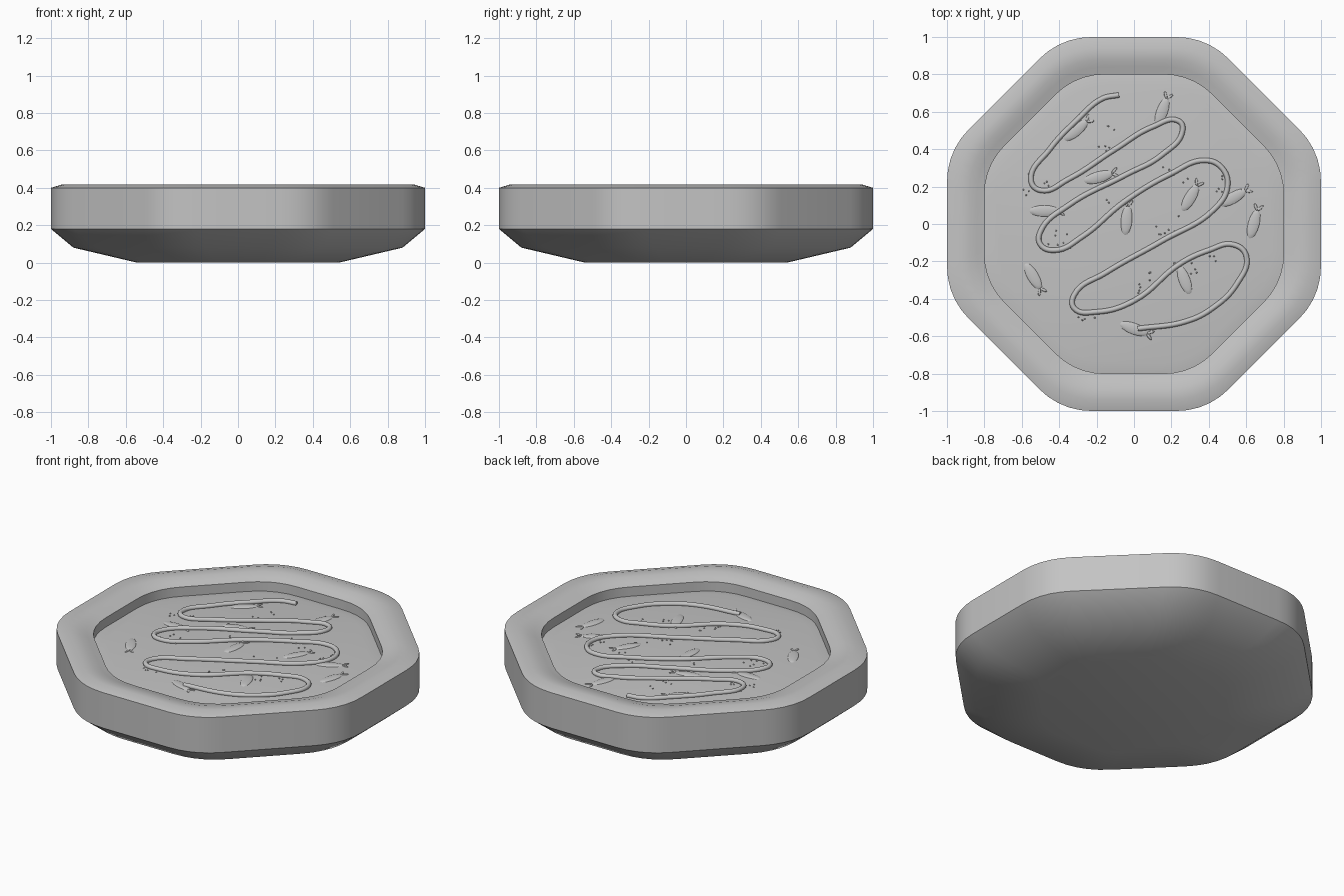
import bpy
import bmesh
import math
import random
from mathutils import Vector, Matrix

cube = bpy.data.objects.get("Cube")
if cube:
    bpy.data.objects.remove(cube, do_unlink=True)

random.seed(4)
FLOOR = 0.34

grey = bpy.data.materials.new("plain_grey")
grey.use_nodes = True
grey.diffuse_color = (0.55, 0.55, 0.55, 1)
grey.node_tree.nodes["Principled BSDF"].inputs["Base Color"].default_value = grey.diffuse_color


def finish(bm, name):
    """Turn a bmesh into a smooth-shaded object with crisp edges."""
    bmesh.ops.recalc_face_normals(bm, faces=bm.faces)
    mesh = bpy.data.meshes.new(name)
    bm.to_mesh(mesh)
    bm.free()
    mesh.materials.append(grey)
    obj = bpy.data.objects.new(name, mesh)
    bpy.context.collection.objects.link(obj)
    bpy.ops.object.select_all(action="DESELECT")
    obj.select_set(True)
    bpy.context.view_layer.objects.active = obj
    bpy.ops.object.shade_smooth_by_angle(angle=math.radians(30))
    return obj


def octagon(radius, steps=5):
    """Octagon outline with rounded corners."""
    side = 0.39 * radius
    trim = min(0.17, 0.2 * radius)
    corners = []
    for quarter in range(4):
        turn = Matrix.Rotation(quarter * math.pi / 2, 2)
        corners += [turn @ Vector((radius, side)), turn @ Vector((side, radius))]
    points = []
    for i, corner in enumerate(corners):
        start = corner + (corners[i - 1] - corner).normalized() * trim
        end = corner + (corners[(i + 1) % 8] - corner).normalized() * trim
        for k in range(steps + 1):
            t = k / steps
            points.append(start * (1 - t) ** 2 + corner * 2 * t * (1 - t) + end * t * t)
    return points


# Plate: underside, outer wall, rounded rim, inner wall and floor
profile = [(0.54, 0), (0.88, 0.08), (1, 0.18), (1, 0.4), (0.94, 0.418),
           (0.88, 0.413), (0.84, 0.4), (0.8, 0.388), (0.8, 0.33), (0.74, FLOOR)]
bm = bmesh.new()
rings = [[bm.verts.new((p.x, p.y, z)) for p in octagon(r)] for r, z in profile]
for low, high in zip(rings, rings[1:]):
    for i in range(len(low)):
        bm.faces.new((low[i - 1], low[i], high[i], high[i - 1]))
bm.faces.new(rings[0])
bm.faces.new(rings[-1])
finish(bm, "octagonal_plate")

# Winding strand of sauce
path = [(-.08, .69), (-.17, .67), (-.3, .56), (-.45, .4), (-.55, .23), (-.5, .18),
        (-.35, .24), (-.1, .4), (.1, .52), (.24, .55), (.26, .5), (.15, .37),
        (-.05, .26), (-.35, .1), (-.5, -.04), (-.5, -.11), (-.42, -.14), (-.28, -.07),
        (-.05, .12), (.2, .27), (.38, .34), (.47, .3), (.5, .2), (.43, .08),
        (.15, -.09), (-.15, -.26), (-.32, -.38), (-.32, -.45), (-.2, -.47), (0, -.41),
        (.25, -.21), (.4, -.14), (.53, -.11), (.6, -.17), (.55, -.32), (.42, -.45),
        (.28, -.52), (.02, -.56)]
curve = bpy.data.curves.new("sauce_strand", "CURVE")
curve.dimensions = "3D"
curve.bevel_depth = 0.014
curve.bevel_resolution = 3
curve.resolution_u = 8
curve.use_fill_caps = True
spline = curve.splines.new("BEZIER")
spline.bezier_points.add(len(path) - 1)
for point, (x, y) in zip(spline.bezier_points, path):
    point.co = (x, y, FLOOR + 0.006)
    point.handle_left_type = point.handle_right_type = "AUTO"
curve.materials.append(grey)
strand = bpy.data.objects.new("sauce_strand", curve)
bpy.context.collection.objects.link(strand)


# Thin leaf-like toppings with a small forked tail, lying on the floor
def topping(name, x, y, degrees):
    bm = bmesh.new()
    body = bmesh.ops.create_uvsphere(bm, u_segments=16, v_segments=8, radius=1)["verts"]
    bmesh.ops.scale(bm, verts=body, vec=(0.08, 0.03, 0.008))
    for side in (-1, 1):
        fin = bmesh.ops.create_uvsphere(bm, u_segments=8, v_segments=6, radius=1)["verts"]
        bmesh.ops.scale(bm, verts=fin, vec=(0.022, 0.008, 0.006))
        bmesh.ops.rotate(bm, verts=fin, matrix=Matrix.Rotation(side * 0.6, 3, "Z"))
        bmesh.ops.translate(bm, verts=fin, vec=(0.09, side * 0.012, 0))
    obj = finish(bm, name)
    obj.location = (x, y, FLOOR)
    obj.rotation_euler.z = math.radians(degrees)


places = [(-.54, -.28, -60), (0, -.56, -20), (-.31, .5, 40), (-.04, .02, 85),
          (.27, -.3, 110), (-.19, .25, 15), (-.48, .07, 0), (.3, .14, 60),
          (.15, .6, 70), (.64, 0, 75), (.53, .14, 30)]
for number, (x, y, degrees) in enumerate(places, 1):
    topping(f"topping_{number}", x, y, degrees)

# Scattered seeds
bm = bmesh.new()
for cluster in range(10):
    angle = cluster * 2.4
    centre = Vector((math.cos(angle), math.sin(angle), 0)) * 0.18 * math.sqrt(cluster + 1)
    for seed in range(7):
        offset = Vector((random.uniform(-0.07, 0.07), random.uniform(-0.07, 0.07), FLOOR))
        ball = bmesh.ops.create_icosphere(bm, subdivisions=1, radius=0.005)["verts"]
        bmesh.ops.translate(bm, verts=ball, vec=centre + offset)
finish(bm, "scattered_seeds")
